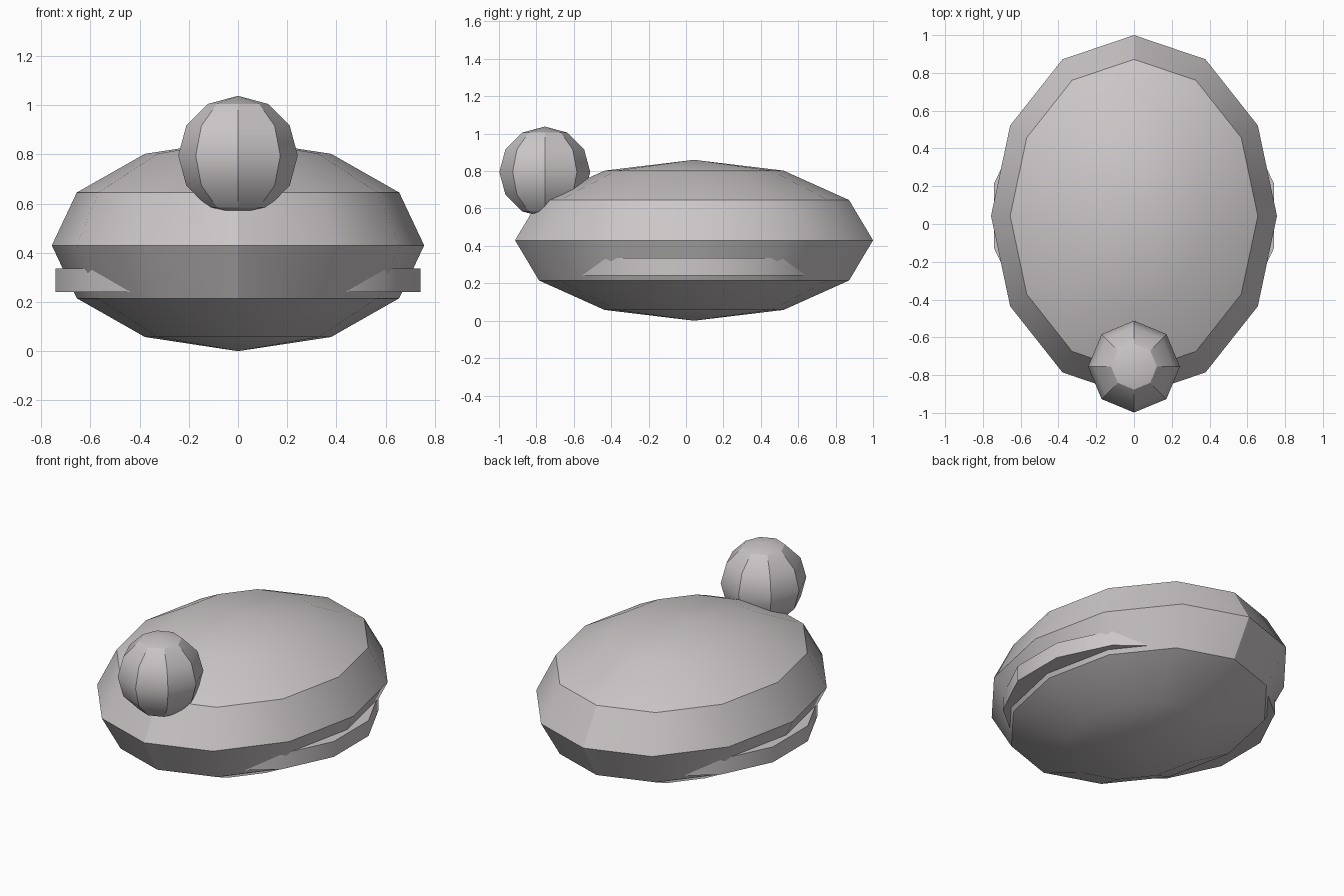
import bpy
import math

default = bpy.data.objects.get("Cube")
if default:
    bpy.data.objects.remove(default, do_unlink=True)

# Single warm grey material
grey = bpy.data.materials.new("warm grey")
grey.use_nodes = True
colour = (0.60, 0.57, 0.575, 1)
grey.diffuse_color = colour
grey.node_tree.nodes["Principled BSDF"].inputs["Base Color"].default_value = colour


def finish(name, scale=(1, 1, 1)):
    """Name, scale, colour and shade the newly added primitive."""
    ob = bpy.context.object
    ob.name = name
    ob.scale = scale
    bpy.ops.object.transform_apply(location=False, rotation=True, scale=True)
    ob.data.materials.append(grey)
    bpy.ops.object.shade_smooth_by_angle(angle=math.radians(30))
    return ob


CENTRE_Y = 0.043

# Flattened oval body
bpy.ops.mesh.primitive_uv_sphere_add(segments=12, ring_count=6, radius=1,
                                     location=(0, CENTRE_Y, 0.43))
finish("body", (0.757, 0.957, 0.43))

# Ball-shaped head resting on the front edge
bpy.ops.mesh.primitive_uv_sphere_add(segments=8, ring_count=6, radius=0.243,
                                     location=(0, -0.755, 0.795))
finish("head")

# Disc that shows as a ledge along both sides, with a flat facing each side
bpy.ops.mesh.primitive_cylinder_add(vertices=14, radius=0.761, depth=0.095,
                                    location=(0, CENTRE_Y, 0.288))
finish("side_ledge_disc")
